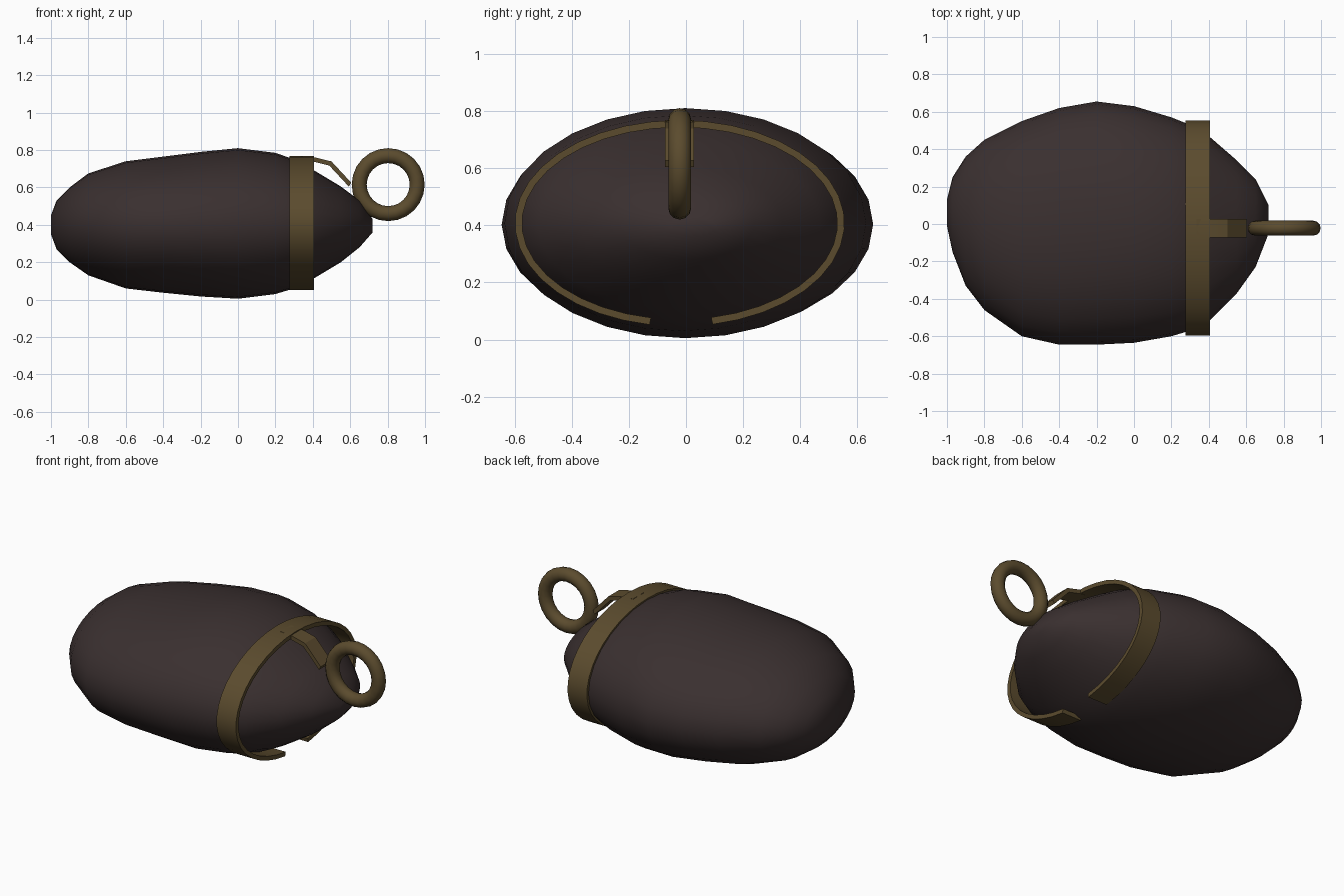
import bpy
import bmesh
from math import sin, cos, pi, radians

cube = bpy.data.objects.get("Cube")
if cube:
    bpy.data.objects.remove(cube, do_unlink=True)


def material(name, r, g, b):
    mat = bpy.data.materials.new(name)
    mat.use_nodes = True
    mat.diffuse_color = (r, g, b, 1)
    bsdf = mat.node_tree.nodes["Principled BSDF"]
    bsdf.inputs["Base Color"].default_value = (r, g, b, 1)
    bsdf.inputs["Roughness"].default_value = 0.8
    return mat


STONE = material("dark stone", 0.042, 0.029, 0.029)
BRASS = material("aged brass", 0.105, 0.071, 0.027)


def finish(obj, mat, angle=40):
    """Assign the colour and smooth the soft edges."""
    obj.data.materials.clear()
    obj.data.materials.append(mat)
    bpy.ops.object.select_all(action='DESELECT')
    obj.select_set(True)
    bpy.context.view_layer.objects.active = obj
    bpy.ops.object.shade_smooth_by_angle(angle=radians(angle))


def loft(name, rings, mat, closed, angle=40):
    """Skin a row of equal rings and cap both ends."""
    bm = bmesh.new()
    rows = [[bm.verts.new(p) for p in ring] for ring in rings]
    count = len(rows[0])
    for a, b in zip(rows, rows[1:]):
        for i in range(count):
            j = (i + 1) % count
            bm.faces.new((a[i], a[j], b[j], b[i]))
    if not closed:
        bm.faces.new(rows[0])
        bm.faces.new(rows[-1])
    bmesh.ops.recalc_face_normals(bm, faces=bm.faces)
    mesh = bpy.data.meshes.new(name)
    bm.to_mesh(mesh)
    bm.free()
    obj = bpy.data.objects.new(name, mesh)
    bpy.context.collection.objects.link(obj)
    finish(obj, mat, angle)
    return obj


# Stone body: x, bottom, top, right side, left side of each section
SECTIONS = [
    (-1.0, .35, .45, -.01, .13), (-.97, .27, .53, -.15, .25),
    (-.9, .20, .60, -.33, .36), (-.8, .13, .675, -.46, .45),
    (-.6, .06, .74, -.6, .55), (-.4, .037, .765, -.645, .62),
    (-.2, .017, .79, -.645, .655), (0, .005, .81, -.635, .63),
    (.2, .03, .785, -.6, .57), (.3, .06, .75, -.57, .53),
    (.4, .11, .695, -.52, .47), (.55, .2, .605, -.37, .34),
    (.65, .28, .53, -.23, .24), (.72, .36, .43, -.05, .1),
]


def section(x, low, high, right, left, sides=28):
    cy, cz = (right + left) / 2, (low + high) / 2
    ring = []
    for i in range(sides):
        a = 2 * pi * i / sides
        ring.append((x, cy + (left - right) / 2 * cos(a),
                     cz + (high - low) / 2 * sin(a)))
    return ring


loft("stone_body", [section(*s) for s in SECTIONS], STONE, False, 60)


# Open elliptical strap around the body, with a gap underneath
def strap_ring(angle):
    ring = []
    for x, inset in ((.275, .025), (.275, 0), (.405, 0), (.405, .025)):
        ring.append((x, -.022 + (.577 - inset) * sin(angle),
                     .407 - (.361 - inset) * cos(angle)))
    return ring


STEPS = 36
start, end = radians(11.5), radians(349.5)
loft("strap", [strap_ring(start + (end - start) * i / STEPS)
               for i in range(STEPS + 1)], BRASS, False)

# Bent tab leading from the strap to the ring
TAB_PATH = [(.33, .757), (.41, .749), (.495, .728), (.6, .615)]
tab_rings = []
for x, z in TAB_PATH:
    tab_rings.append([(x + dx, y, z + dz)
                      for y, dx, dz in ((-.073, -.007, -.011), (.028, -.007, -.011),
                                        (.028, .005, .011), (-.073, .005, .011))])
loft("ring_tab", tab_rings, BRASS, False, 25)

# Hanging ring
bpy.ops.mesh.primitive_torus_add(
    major_radius=.155, minor_radius=.04, major_segments=24, minor_segments=12,
    location=(.803, -.022, .615), rotation=(pi / 2, 0, 0))
ring = bpy.context.object
ring.name = "hanging_ring"
finish(ring, BRASS, 60)
